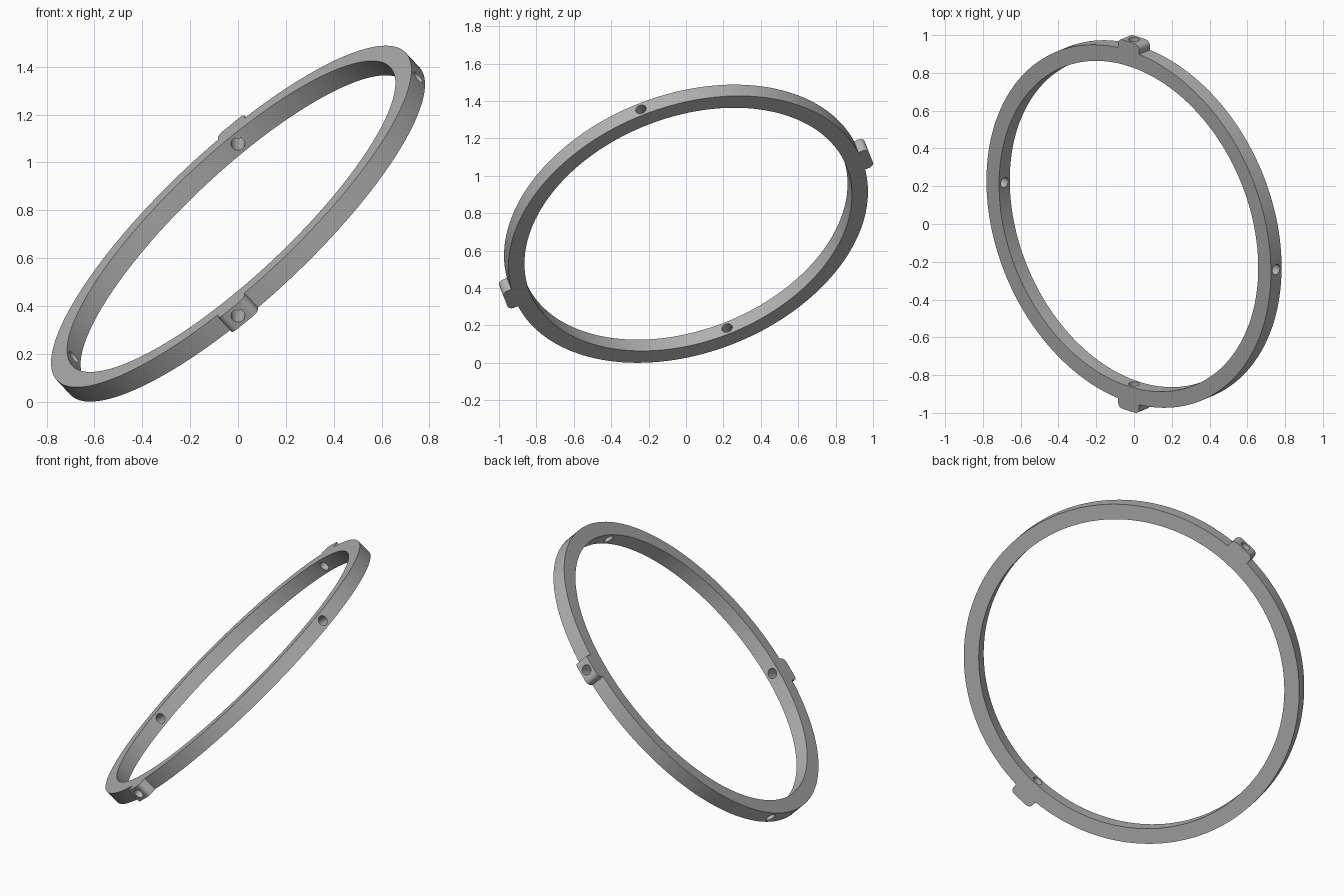
import bpy, bmesh, math
from mathutils import Matrix, Vector

if "Cube" in bpy.data.objects:
    bpy.data.objects.remove(bpy.data.objects["Cube"])

R_OUT, R_IN, HALF = 1.0, 0.911, 0.043      # ring radii and half thickness
LUG_TIP, LUG_W, LUG_R = 1.05, 0.074, 0.03  # lug reach, half width, corner radius
HOLE_R = 0.029

# Tilted frame: lug axis, cross axis, ring normal
lug_axis = Vector((0, 0.9304, 0.3665)).normalized()
cross_axis = Vector((0.753, -0.239, 0.613))
cross_axis = (cross_axis - lug_axis * cross_axis.dot(lug_axis)).normalized()
normal = lug_axis.cross(cross_axis)
frame = Matrix((lug_axis, cross_axis, normal)).transposed().to_4x4()
frame.translation = (0, 0, 0.744)

grey = bpy.data.materials.new("grey metal")
grey.diffuse_color = (0.45, 0.45, 0.45, 1)
grey.use_nodes = True
grey.node_tree.nodes["Principled BSDF"].inputs["Base Color"].default_value = grey.diffuse_color


def half_outline():
    """Upper half of a lug, then the arc round to the opposite lug's edge."""
    lug = []
    for i in range(9):
        a = math.pi / 2 * i / 8
        lug.append((LUG_TIP - LUG_R + LUG_R * math.cos(a),
                    LUG_W - LUG_R + LUG_R * math.sin(a)))
    start = math.asin(LUG_W / R_OUT)
    arc = []
    for i in range(73):
        a = start + (math.pi - 2 * start) * i / 72
        arc.append((R_OUT * math.cos(a), R_OUT * math.sin(a)))
    return lug + arc + [(-x, y) for x, y in reversed(lug)]


# Ring with its two lugs, as one closed band of square section
half = half_outline()
outline = half + [(-x, -y) for x, y in half]
bm = bmesh.new()
sections = []
for x, y in outline:
    a = math.atan2(y, x)
    ix, iy = R_IN * math.cos(a), R_IN * math.sin(a)
    sections.append([bm.verts.new(p) for p in (
        (x, y, -HALF), (x, y, HALF), (ix, iy, HALF), (ix, iy, -HALF))])
for s, t in zip(sections, sections[1:] + sections[:1]):
    for k in range(4):
        j = (k + 1) % 4
        bm.faces.new((s[k], t[k], t[j], s[j]))
bmesh.ops.recalc_face_normals(bm, faces=bm.faces)
mesh = bpy.data.meshes.new("ring")
bm.to_mesh(mesh)
bm.free()
ring = bpy.data.objects.new("ring", mesh)
bpy.context.collection.objects.link(ring)
mesh.materials.append(grey)

# Pin holes drilled through along both axes
for name, rot in (("lug_drill", Matrix.Rotation(math.pi / 2, 4, 'Y')),
                  ("cross_drill", Matrix.Rotation(math.pi / 2, 4, 'X'))):
    bpy.ops.mesh.primitive_cylinder_add(vertices=32, radius=HOLE_R, depth=2.6)
    drill = bpy.context.object
    drill.name = name
    drill.data.transform(rot)
    drill.data.materials.append(grey)
    drill.hide_render = True
    cut = ring.modifiers.new(name, 'BOOLEAN')
    cut.operation, cut.solver, cut.object = 'DIFFERENCE', 'EXACT', drill
    bpy.context.view_layer.objects.active = ring
    bpy.ops.object.modifier_apply(modifier=name)
    bpy.data.objects.remove(drill)

# Tilt into place and shade
mesh = ring.data
mesh.transform(frame)
bpy.ops.object.select_all(action='DESELECT')
ring.select_set(True)
bpy.context.view_layer.objects.active = ring
bpy.ops.object.shade_smooth_by_angle(angle=math.radians(30))
